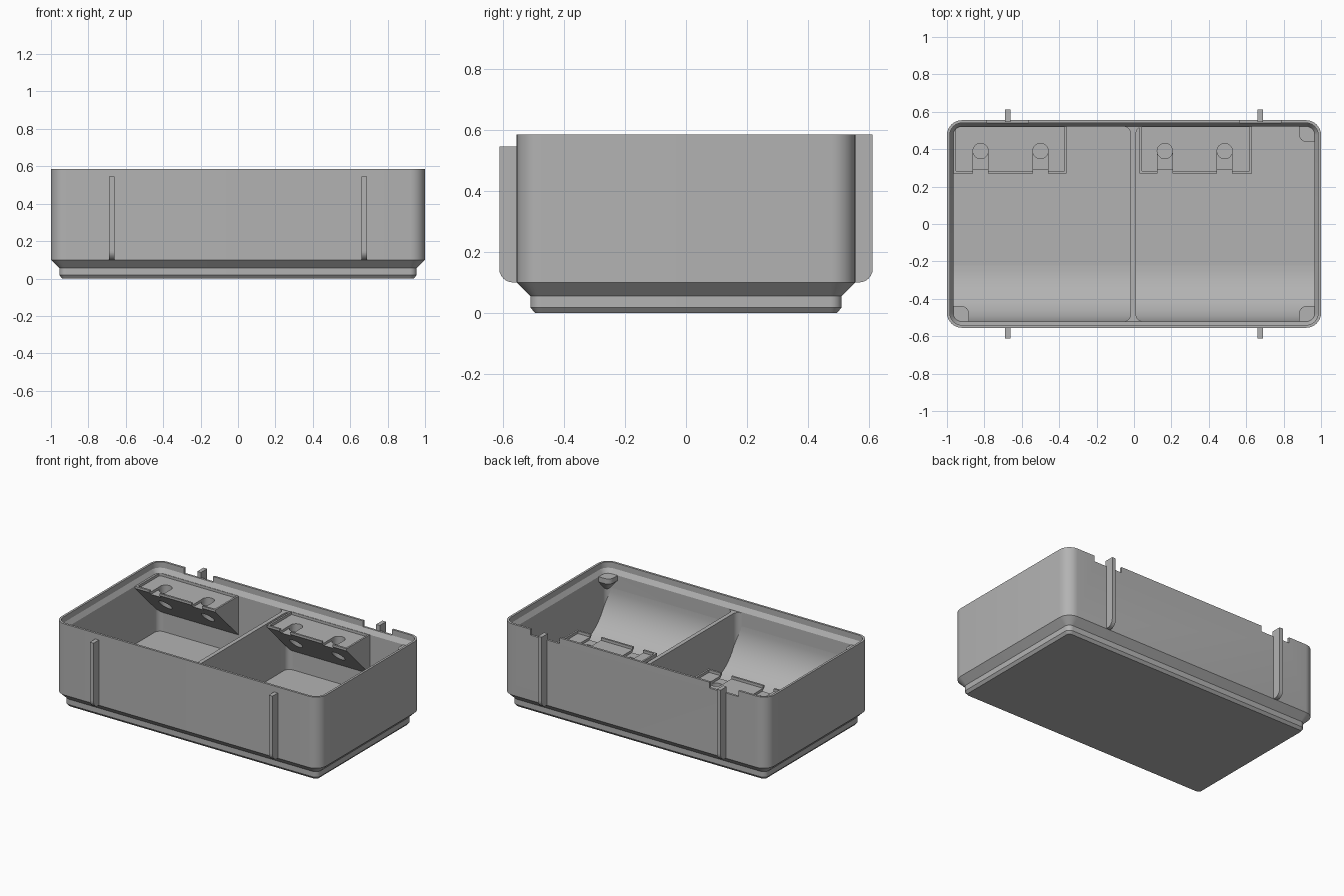
import bpy, bmesh, math

if "Cube" in bpy.data.objects:
    bpy.data.objects.remove(bpy.data.objects["Cube"])

grey = bpy.data.materials.new("light_grey")
grey.diffuse_color = (0.45, 0.45, 0.45, 1)
grey.use_nodes = True
grey.node_tree.nodes["Principled BSDF"].inputs["Base Color"].default_value = grey.diffuse_color

HX, HY, TOP = 1.0, 0.555, 0.585
LIP_Z, FLOOR = 0.515, 0.12


def finish(name, bm, smooth=False):
    bmesh.ops.recalc_face_normals(bm, faces=bm.faces)
    me = bpy.data.meshes.new(name)
    bm.to_mesh(me)
    bm.free()
    ob = bpy.data.objects.new(name, me)
    bpy.context.collection.objects.link(ob)
    me.materials.append(grey)
    if smooth:
        shade(ob)
    return ob


def shade(ob):
    bpy.ops.object.select_all(action='DESELECT')
    ob.select_set(True)
    bpy.context.view_layer.objects.active = ob
    bpy.ops.object.shade_smooth_by_angle(angle=math.radians(30))


def rounded_rect(x0, x1, y0, y1, r, n=8):
    pts = []
    corners = [(x1 - r, y1 - r), (x0 + r, y1 - r), (x0 + r, y0 + r), (x1 - r, y0 + r)]
    for k, (cx, cy) in enumerate(corners):
        for i in range(n + 1):
            a = math.pi / 2 * (k + i / n)
            pts.append((cx + r * math.cos(a), cy + r * math.sin(a)))
    return pts


def loft(name, rings, smooth=False):
    """Closed solid from a list of (outline, z)."""
    bm = bmesh.new()
    loops = [[bm.verts.new((x, y, z)) for x, y in pts] for pts, z in rings]
    for a, b in zip(loops, loops[1:]):
        for i in range(len(a)):
            j = (i + 1) % len(a)
            bm.faces.new((a[i], a[j], b[j], b[i]))
    bm.faces.new(loops[0])
    bm.faces.new(loops[-1])
    return finish(name, bm, smooth)


def prism_x(name, profile, x0, x1, smooth=False):
    """Extrude a (y, z) profile along x."""
    bm = bmesh.new()
    a = [bm.verts.new((x0, y, z)) for y, z in profile]
    b = [bm.verts.new((x1, y, z)) for y, z in profile]
    for i in range(len(a)):
        j = (i + 1) % len(a)
        bm.faces.new((a[i], a[j], b[j], b[i]))
    bm.faces.new(a)
    bm.faces.new(b)
    return finish(name, bm, smooth)


def box(name, x0, x1, y0, y1, z0, z1):
    return prism_x(name, [(y0, z0), (y1, z0), (y1, z1), (y0, z1)], x0, x1)


def cut(ob, cutters):
    bpy.context.view_layer.objects.active = ob
    for c in cutters:
        m = ob.modifiers.new("cut", 'BOOLEAN')
        m.operation, m.solver, m.object = 'DIFFERENCE', 'EXACT', c
        bpy.ops.object.modifier_apply(modifier=m.name)
        bpy.data.objects.remove(c)
    shade(ob)


def inset(d, r):
    return rounded_rect(-HX + d, HX - d, -HY + d, HY - d, r)


# Shell with stepped foot
shell = loft("bin_shell", [(inset(0.06, 0.022), 0), (inset(0.045, 0.037), 0.018),
                           (inset(0.045, 0.037), 0.055), (inset(0, 0.08), 0.10),
                           (inset(0, 0.08), TOP)])

# Bevelled lip, two compartments and hinge notches in the back rim
cutters = [loft("lip_cutter", [(inset(0.034, 0.046), LIP_Z - 0.005), (inset(0.034, 0.046), LIP_Z),
                               (inset(0.015, 0.065), 0.545), (inset(0.015, 0.065), 0.62)])]
for x0, x1 in ((-0.966, -0.018), (0.010, 0.966)):
    pts = rounded_rect(x0, x1, -0.521, 0.521, 0.04)
    cutters.append(loft("compartment_cutter", [(pts, FLOOR), (pts, LIP_Z + 0.001)]))
for s in (-1, 1):
    cutters.append(box("notch_cutter", s * 0.675 - 0.11, s * 0.675 + 0.11, 0.50, 0.60, 0.545, 0.65))
cut(shell, cutters)

# Curved scoop along the front of each compartment
R = 0.30
arc = [(-0.521 + R - R * math.sin(a), FLOOR + R - R * math.cos(a))
       for a in (math.pi / 2 * i / 16 for i in range(17))]
scoop = [(-0.53, FLOOR + R), (-0.53, FLOOR - 0.01), (-0.521 + R, FLOOR - 0.01)] + arc
prism_x("left_scoop", scoop, -0.97, -0.015, True)
prism_x("right_scoop", scoop, 0.005, 0.97, True)

# Outside ribs with rounded lower corner
for side, label, ztop in ((-1, "front", 0.545), (1, "back", TOP)):
    r, out = 0.045, 0.612
    corner = [(side * (out - r + r * math.sin(a)), 0.10 + r - r * math.cos(a))
              for a in (math.pi / 2 * i / 6 for i in range(7))]
    prof = [(side * 0.545, ztop), (side * 0.545, 0.10)] + corner + [(side * out, ztop)]
    for x in (-0.675, 0.675):
        prism_x(label + "_rib", prof, x - 0.014, x + 0.014)

# Label shelves: sloped underside, recessed top, finger holes and slots
wedge = [(0.27, LIP_Z), (0.27, 0.50), (0.53, 0.24), (0.53, LIP_Z)]
for label, x0, x1, holes in (("left", -0.97, -0.36, (-0.82, -0.50)),
                             ("right", 0.03, 0.63, (0.165, 0.485))):
    shelf = prism_x(label + "_label_shelf", wedge, x0, x1)
    cs = [box("recess_cutter", max(x0, -0.965) + 0.012, x1 - 0.012, 0.283, 0.518, 0.497, 0.6)]
    for hx in holes:
        circle = [(hx + 0.041 * math.cos(math.tau * i / 24), 0.39 + 0.041 * math.sin(math.tau * i / 24))
                  for i in range(24)]
        cs.append(loft("hole_cutter", [(circle, 0.1), (circle, 0.7)]))
        cs.append(box("slot_cutter", hx - 0.040, hx + 0.040, 0.20, 0.39, 0.48, 0.65))
    cut(shelf, cs)

# Corner supports under the lip, tapering into the walls
for sx, sy in ((-1, -1), (1, -1), (1, 1)):
    def pad(size):
        r = size * 0.45
        ox, oy = 0.97, 0.527
        pts = [(ox - 0.02, oy), (ox, oy - 0.02), (ox, oy - size)]
        for i in range(7):
            a = math.pi / 2 * i / 6
            pts.append((ox - size + r - r * math.sin(a), oy - size + r - r * math.cos(a)))
        pts.append((ox - size, oy))
        return [(sx * x, sy * y) for x, y in pts]
    loft("corner_support", [(pad(0.03), 0.415), (pad(0.088), 0.48), (pad(0.088), LIP_Z)], True)
